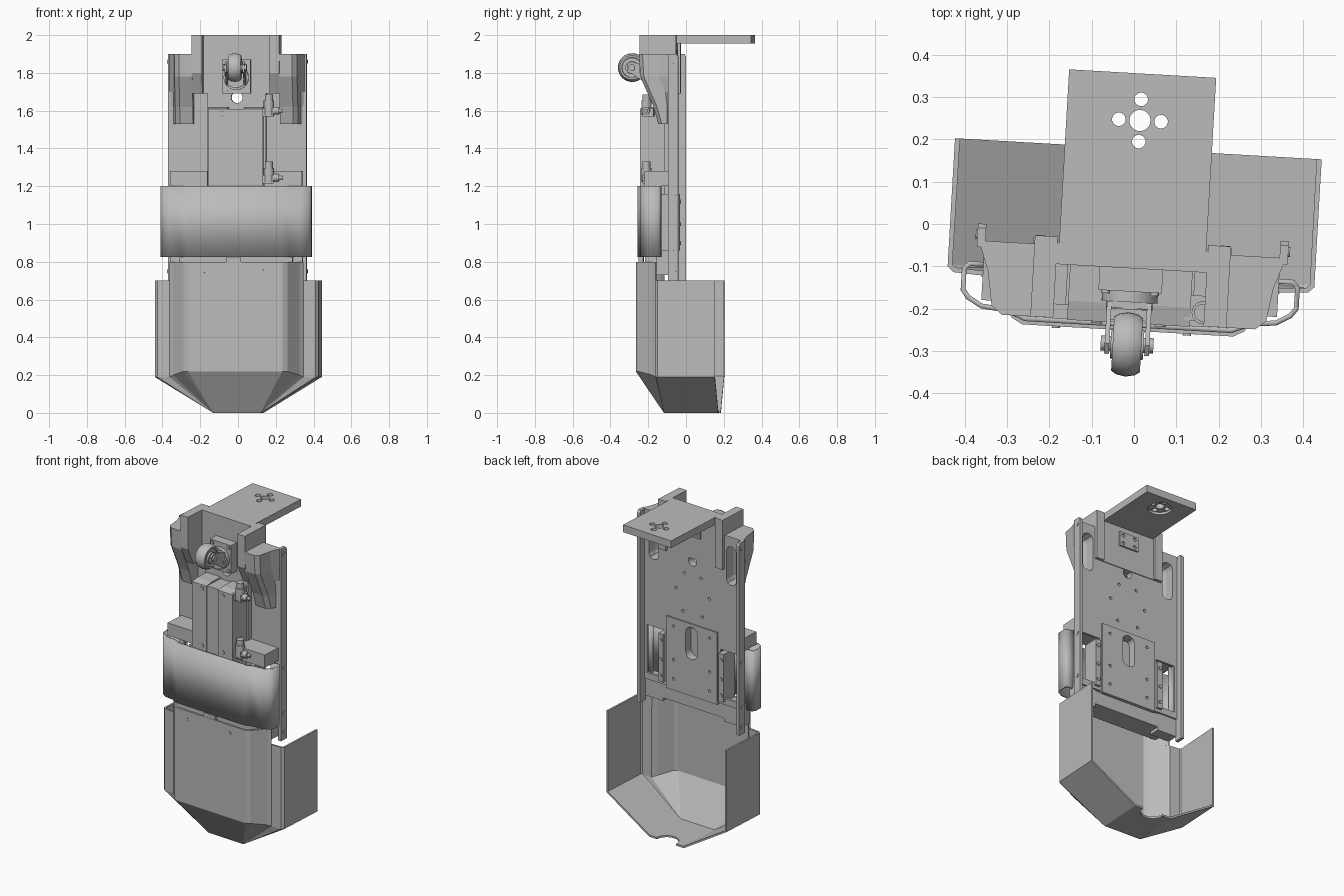
import bpy, bmesh, math
from mathutils import Matrix, Vector

if "Cube" in bpy.data.objects:
    bpy.data.objects.remove(bpy.data.objects["Cube"])

YAW = math.radians(-3.3)
grey = bpy.data.materials.new("light_grey")
grey.use_nodes = True
grey.diffuse_color = (0.5, 0.5, 0.5, 1)
grey.node_tree.nodes["Principled BSDF"].inputs["Base Color"].default_value = (0.5, 0.5, 0.5, 1)


def finish(name, bm, smooth=False):
    bmesh.ops.recalc_face_normals(bm, faces=bm.faces)
    mesh = bpy.data.meshes.new(name)
    bm.to_mesh(mesh)
    bm.free()
    mesh.materials.append(grey)
    ob = bpy.data.objects.new(name, mesh)
    bpy.context.collection.objects.link(ob)
    ob.rotation_euler.z = YAW
    activate(ob)
    if smooth:
        bpy.ops.object.shade_smooth_by_angle(angle=math.radians(35))
    return ob


def activate(ob):
    bpy.ops.object.select_all(action="DESELECT")
    ob.select_set(True)
    bpy.context.view_layer.objects.active = ob


def modify(ob, kind, **settings):
    mod = ob.modifiers.new(kind, kind)
    for key, value in settings.items():
        setattr(mod, key, value)
    activate(ob)
    bpy.ops.object.modifier_apply(modifier=mod.name)


def add_box(bm, x, y, z):
    size = Matrix.Diagonal((x[1] - x[0], y[1] - y[0], z[1] - z[0], 1))
    mid = Vector((sum(x) / 2, sum(y) / 2, sum(z) / 2))
    bmesh.ops.create_cube(bm, size=1, matrix=Matrix.Translation(mid) @ size)


def add_cyl(bm, centre, r, depth, axis="Z", sides=24):
    turn = {"X": Matrix.Rotation(math.pi / 2, 4, "Y"),
            "Y": Matrix.Rotation(math.pi / 2, 4, "X"), "Z": Matrix()}[axis]
    bmesh.ops.create_cone(bm, cap_ends=True, segments=sides, radius1=r, radius2=r,
                          depth=depth, matrix=Matrix.Translation(centre) @ turn)


def box(name, x, y, z, bevel=0):
    bm = bmesh.new()
    add_box(bm, x, y, z)
    ob = finish(name, bm)
    if bevel:
        modify(ob, "BEVEL", width=bevel, segments=2)
    return ob


def cyls(name, items, smooth=True):
    bm = bmesh.new()
    for item in items:
        add_cyl(bm, *item)
    return finish(name, bm, smooth)


def cut(ob, cutter):
    modify(ob, "BOOLEAN", operation="DIFFERENCE", object=cutter, solver="EXACT")
    bpy.data.objects.remove(cutter)


def loft(name, rings, caps=True, smooth=False, closed=True):
    bm = bmesh.new()
    rows = [[bm.verts.new(p) for p in ring] for ring in rings]
    n = len(rows[0])
    for a, b in zip(rows, rows[1:]):
        for i in range(n if closed else n - 1):
            j = (i + 1) % n
            bm.faces.new((a[i], a[j], b[j], b[i]))
    if caps:
        bm.faces.new(rows[0])
        bm.faces.new(rows[-1])
    bmesh.ops.remove_doubles(bm, verts=bm.verts, dist=0.0005)
    return finish(name, bm, smooth)


def prism_x(name, x, yz):
    return loft(name, [[(v, p, q) for p, q in yz] for v in x])


def both(pts):
    """Complete a right-hand open profile with its mirror image."""
    return pts + [(-p[0], *p[1:]) for p in reversed(pts)]


# Lower shroud: bumped front, side wings and a tapered, notched floor
plan = [(0.434, 0.178), (0.434, -0.125), (0.42, -0.138), (0.355, -0.142),
        (0.335, -0.16), (0.275, -0.238), (0.25, -0.252)]
brim = [0.19, 0.19, 0.19, 0.19, 0.2, 0.22, 0.22]
top = both([(x, y, 0.7) for x, y in plan])
knee = both([(x, y, z) for (x, y), z in zip(plan, brim)])
toe = both([(0.125, 0.178 if i == 0 else -0.11, 0) for i in range(len(plan))])
shroud = loft("lower_shroud", [top, knee, toe], caps=False, closed=False)
bm = bmesh.new()
bm.from_mesh(shroud.data)
floor = [v for v in bm.verts if v.co.z < 0.001]
floor.sort(key=lambda v: math.atan2(v.co.y, v.co.x))
bm.faces.new(floor)
bmesh.ops.recalc_face_normals(bm, faces=bm.faces)
bm.to_mesh(shroud.data)
bm.free()
modify(shroud, "SOLIDIFY", thickness=0.012, offset=-1)
cut(shroud, cyls("notch", [((0, 0.178, 0), 0.07, 0.2)], False))

# Raised upper lip of the shroud
lip = [p for p in plan[3:]]
collar = loft("shroud_collar", [both([(x, y, z) for x, y in lip]) for z in (0.7, 0.8)],
              caps=False, closed=False)
modify(collar, "SOLIDIFY", thickness=0.012, offset=-1)
cyls("collar_screws", [((x, -0.253, 0.75), 0.01, 0.006, "Y", 12) for x in (-0.17, 0.14)])
box("collar_tab", (-0.05, 0.03), (-0.25, -0.225), (0.78, 0.825))

# Middle cover band
band = [(0.33, -0.11), (0.385, -0.11), (0.4, -0.125), (0.4, -0.18), (0.385, -0.2),
        (0.35, -0.22), (0.29, -0.226), (0.245, -0.244)]
cover = loft("middle_cover", [both([(x, y, z) for x, y in band]) for z in (0.825, 1.2)],
             caps=False, closed=False, smooth=True)
modify(cover, "SOLIDIFY", thickness=0.012, offset=-1)

# Central back plate, lower slide plate and their holes
spine = box("back_plate", (-0.155, 0.155), (-0.105, -0.06), (1.25, 2.0))
holes = [((0, -0.08, 1.67), 0.03, 0.2, "Y")]
holes += [((s * x, -0.08, z), 0.009, 0.2, "Y", 12) for s in (-1, 1)
          for x, z in ((0.06, 1.76), (0.06, 1.58), (0.12, 1.47), (0.07, 1.34), (0.12, 1.72))]
cut(spine, cyls("spine_holes", holes, False))
slide = box("slide_plate", (-0.185, 0.185), (-0.105, -0.05), (0.83, 1.28))
slot = box("slot", (-0.042, 0.042), (-0.3, 0.1), (1.06, 1.26))
modify(slot, "BEVEL", width=0.04, segments=5)
cut(slide, slot)
cut(slide, cyls("slide_holes", [((x, -0.08, z), 0.009, 0.2, "Y", 12)
                                for x in (-0.13, 0.13) for z in (0.9, 1.02, 1.23)], False))

# Head: drilled web, side arms and overhanging mounting plate
web = box("head_web", (-0.19, 0.19), (-0.105, -0.055), (1.69, 2.0))
cut(web, cyls("web_holes", [((s * x, -0.08, 1.972), 0.012, 0.2, "Y", 12) for s in (-1, 1)
                            for x in (0.05, 0.09, 0.135)], False))
mount = box("mounting_plate", (-0.174, 0.174), (-0.06, 0.356), (1.955, 2.0))
cut(mount, cyls("flange_recess", [((0, 0.245, 1.955), 0.068, 0.03)], False))
pattern = [((0, 0.245, 2), 0.025, 0.2)]
pattern += [((0.05 * math.cos(a), 0.245 + 0.05 * math.sin(a), 2), 0.016, 0.2)
            for a in (0, math.pi / 2, math.pi, -math.pi / 2)]
cut(mount, cyls("flange_holes", pattern, False))
clip = box("rear_clip", (-0.065, 0.065), (-0.06, -0.045), (1.83, 1.92))
cut(clip, cyls("clip_holes", [((x, -0.05, z), 0.011, 0.1, "Y", 12)
                              for x in (-0.04, 0.04) for z in (1.85, 1.9)], False))

# Mirrored side structure
for side, s in (("right", -1), ("left", 1)):
    span = lambda a, b: tuple(sorted((s * a, s * b)))
    prism_x(side + "_head_arm", span(0.178, 0.232),
            [(-0.04, 2.0), (-0.232, 2.0), (-0.232, 1.8), (-0.18, 1.69), (-0.04, 1.69)])
    # Side sheet with rounded outer top corner
    outline = [(0.15, 0.84), (0.365, 0.84), (0.365, 1.865), (0.355, 1.89), (0.33, 1.9), (0.15, 1.9)]
    sheet = loft(side + "_side_sheet", [[(s * x, y, z) for x, z in outline] for y in (-0.075, -0.06)])
    rings = []
    for z, front, back in ((1.9, -0.232, -0.06), (1.78, -0.225, -0.06), (1.7, -0.19, -0.06),
                           (1.62, -0.155, -0.06), (1.53, -0.13, -0.06)):
        pts = [(0.23, back), (0.23, front), (0.3, front), (0.325, front + 0.02),
               (0.338, min(front + 0.1, -0.08)), (0.36, -0.07), (0.36, back)]
        rings.append([(s * x, y, z) for x, y in pts])
    gusset = loft(side + "_gusset", rings)
    for target in (sheet, gusset):
        cut(target, box("arch", span(0.245, 0.315), (-0.15, 0), (1.6, 1.84), 0.03))
    cut(sheet, box("lower_window", span(0.2, 0.33), (-0.15, 0), (0.88, 1.18)))
    # Vertical rail and its screws
    prism_x(side + "_rail", span(0.348, 0.368),
            [(-0.075, 0.7), (-0.02, 0.7), (-0.02, 1.885), (-0.03, 1.9), (-0.075, 1.9)])
    cyls(side + "_rail_screws", [((s * 0.368, -0.045, z), 0.012, 0.008, "X", 12)
                                 for z in (0.75, 0.87, 1.15, 1.86)])
    # Shelf, carriage and inner wall
    box(side + "_shelf", span(0.15, 0.35), (-0.2, -0.07), (1.2, 1.28))
    box(side + "_carriage", span(0.2, 0.235), (-0.15, -0.045), (0.86, 1.16))
    cyls(side + "_carriage_screws", [((s * 0.218, -0.043, z), 0.011, 0.008, "Y", 12)
                                     for z in (0.9, 1.0, 1.12)])
    # Front actuator block
    prism_x(side + "_actuator_block", span(0.042, 0.145),
            [(-0.1, 0.85), (-0.235, 0.85), (-0.235, 1.61), (-0.19, 1.62), (-0.1, 1.62)])
    cyls(side + "_block_screws", [((s * 0.075, -0.236, z), 0.013, 0.006, "Y", 16)
                                  for z in (1.23, 1.585)])
box("actuator_rod_cover", (-0.042, 0.042), (-0.228, -0.1), (0.85, 1.61))
box("lower_cross_block", (-0.3, 0.3), (-0.2, -0.07), (0.75, 0.835))
for s in (-1, 1):
    box("cross_foot", tuple(sorted((s * 0.22, s * 0.35))), (-0.14, -0.07), (0.73, 0.86))

# Air fittings on the left side of the actuator
for z in (1.245, 1.6):
    cyls("air_fitting", [((0.175, -0.2, z + 0.015), 0.027, 0.075), ((0.175, -0.2, z + 0.065), 0.021, 0.04),
                         ((0.205, -0.2, z), 0.02, 0.05, "X"), ((0.235, -0.2, z), 0.01, 0.03, "X")])
    box("fitting_base", (0.13, 0.2), (-0.22, -0.16), (z - 0.03, z + 0.015))

# Caster: base, swivel, fork and rounded wheel
base = box("caster_base", (-0.075, 0.075), (-0.16, -0.105), (1.69, 1.87))
cyls("caster_bolts", [((x, -0.162, z), 0.011, 0.01, "Y", 12)
                      for x in (-0.058, 0.058) for z in (1.707, 1.853)])
cyls("caster_swivel", [((0, -0.17, 1.775), 0.066, 0.03, "Y"), ((0, -0.19, 1.775), 0.055, 0.025, "Y")])
for s in (-1, 1):
    prism_x("caster_fork", (s * 0.042, s * 0.053),
            [(-0.185, 1.73), (-0.185, 1.83), (-0.285, 1.86), (-0.31, 1.845), (-0.31, 1.805), (-0.285, 1.795)])
box("caster_bridge", (-0.053, 0.053), (-0.2, -0.185), (1.73, 1.83))
cyls("caster_axle", [((0, -0.285, 1.828), 0.018, 0.125, "X"), ((0, -0.285, 1.828), 0.035, 0.078, "X")])
section = [(-0.036, 0.03), (-0.028, 0.03), (-0.028, 0.052), (-0.034, 0.054), (-0.034, 0.064),
           (-0.022, 0.072), (0, 0.076)]
section += [(-x, r) for x, r in reversed(section[:-1])]
loft("caster_wheel", [[(x, -0.285 + r * math.cos(a), 1.828 + r * math.sin(a))
                       for a in (math.tau * i / 32 for i in range(32))] for x, r in section], smooth=True)
